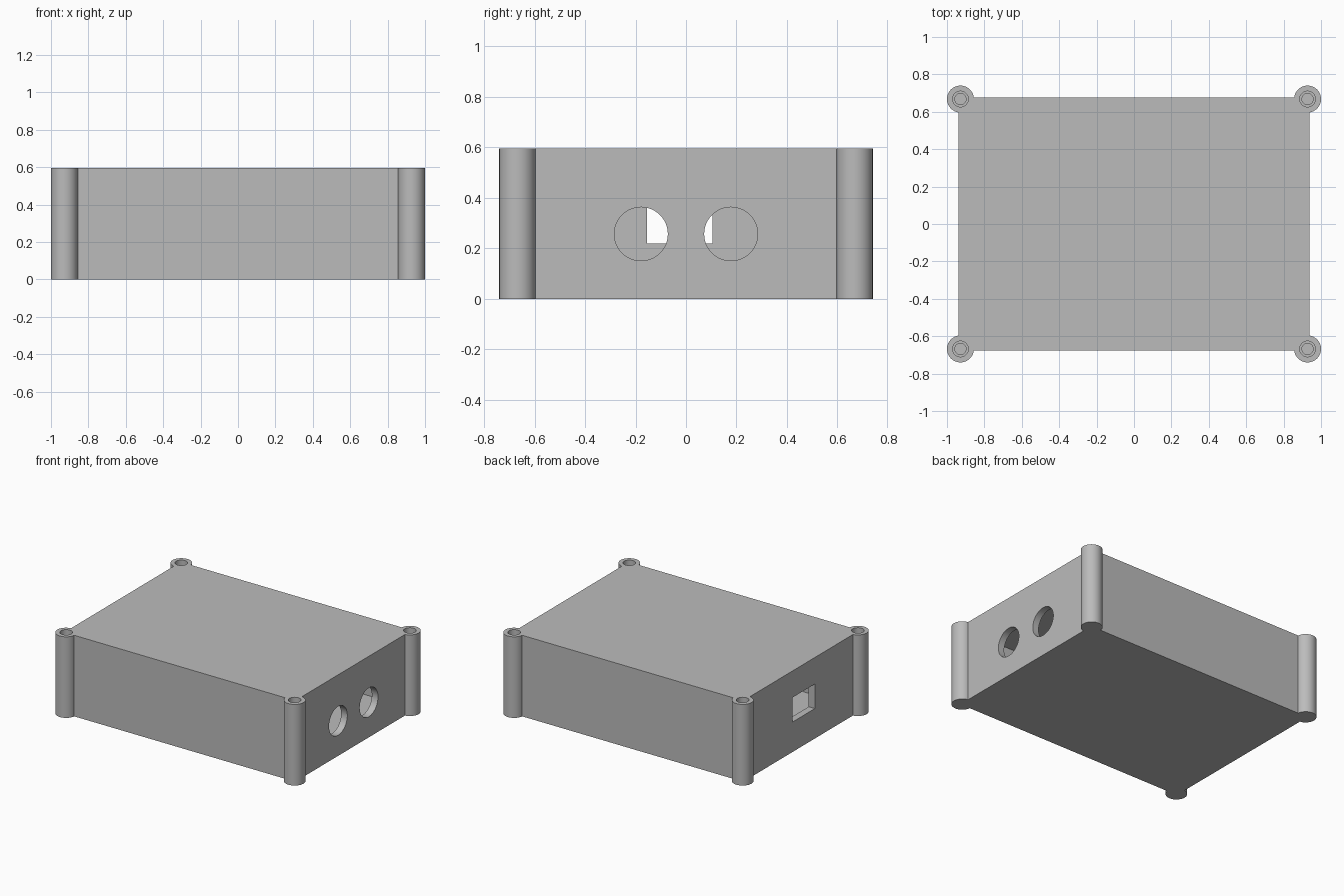
import bpy
import math

if "Cube" in bpy.data.objects:
    bpy.data.objects.remove(bpy.data.objects["Cube"])

W, D, H = 0.938, 0.676, 0.595      # half width, half depth, height
WALL = 0.05
PX, PY, PR = 0.928, 0.668, 0.072   # corner post centre and radius

grey = bpy.data.materials.new("plain grey")
grey.diffuse_color = (0.5, 0.5, 0.5, 1)
grey.use_nodes = True
grey.node_tree.nodes["Principled BSDF"].inputs["Base Color"].default_value = grey.diffuse_color


def finish(obj, name):
    obj.name = name
    obj.data.materials.clear()
    obj.data.materials.append(grey)
    return obj


def box(name, x0, x1, y0, y1, z0, z1):
    bpy.ops.mesh.primitive_cube_add(size=1, location=((x0 + x1) / 2, (y0 + y1) / 2, (z0 + z1) / 2))
    obj = bpy.context.object
    obj.scale = (x1 - x0, y1 - y0, z1 - z0)
    bpy.ops.object.transform_apply(location=True, rotation=True, scale=True)
    return finish(obj, name)


def cylinder(name, r, depth, loc, rot=(0, 0, 0)):
    bpy.ops.mesh.primitive_cylinder_add(vertices=64, radius=r, depth=depth, location=loc, rotation=rot)
    bpy.ops.object.transform_apply(location=True, rotation=True, scale=True)
    return finish(bpy.context.object, name)


def boolean(target, tool, operation):
    mod = target.modifiers.new(operation, 'BOOLEAN')
    mod.operation, mod.solver, mod.object = operation, 'EXACT', tool
    bpy.context.view_layer.objects.active = target
    bpy.ops.object.modifier_apply(modifier=mod.name)
    bpy.data.objects.remove(tool)


# Hollow case with closed floor and lid
case = box("enclosure", -W, W, -D, D, 0, H)
boolean(case, box("cavity", -W + WALL, W - WALL, -D + WALL, D - WALL, WALL, H - WALL), 'DIFFERENCE')

# Corner screw posts, bored from the top in two steps
for sx in (-1, 1):
    for sy in (-1, 1):
        x, y = sx * PX, sy * PY
        boolean(case, cylinder("post", PR, H, (x, y, H / 2)), 'UNION')
        boolean(case, cylinder("screw_clearance", 0.042, 0.1, (x, y, H)), 'DIFFERENCE')
        boolean(case, cylinder("screw_bore", 0.030, 0.46, (x, y, H - 0.23)), 'DIFFERENCE')

# Two round ports in the right wall
for y in (-0.178, 0.178):
    boolean(case, cylinder("round_port", 0.106, 0.2, (W, y, 0.257), (0, math.pi / 2, 0)), 'DIFFERENCE')

# Rectangular port in the left wall
boolean(case, box("square_port", -W - 0.1, -W + 0.1, -0.155, 0.105, 0.22, 0.40), 'DIFFERENCE')

bpy.ops.object.select_all(action='DESELECT')
case.select_set(True)
bpy.context.view_layer.objects.active = case
bpy.ops.object.shade_smooth_by_angle(angle=math.radians(30))
